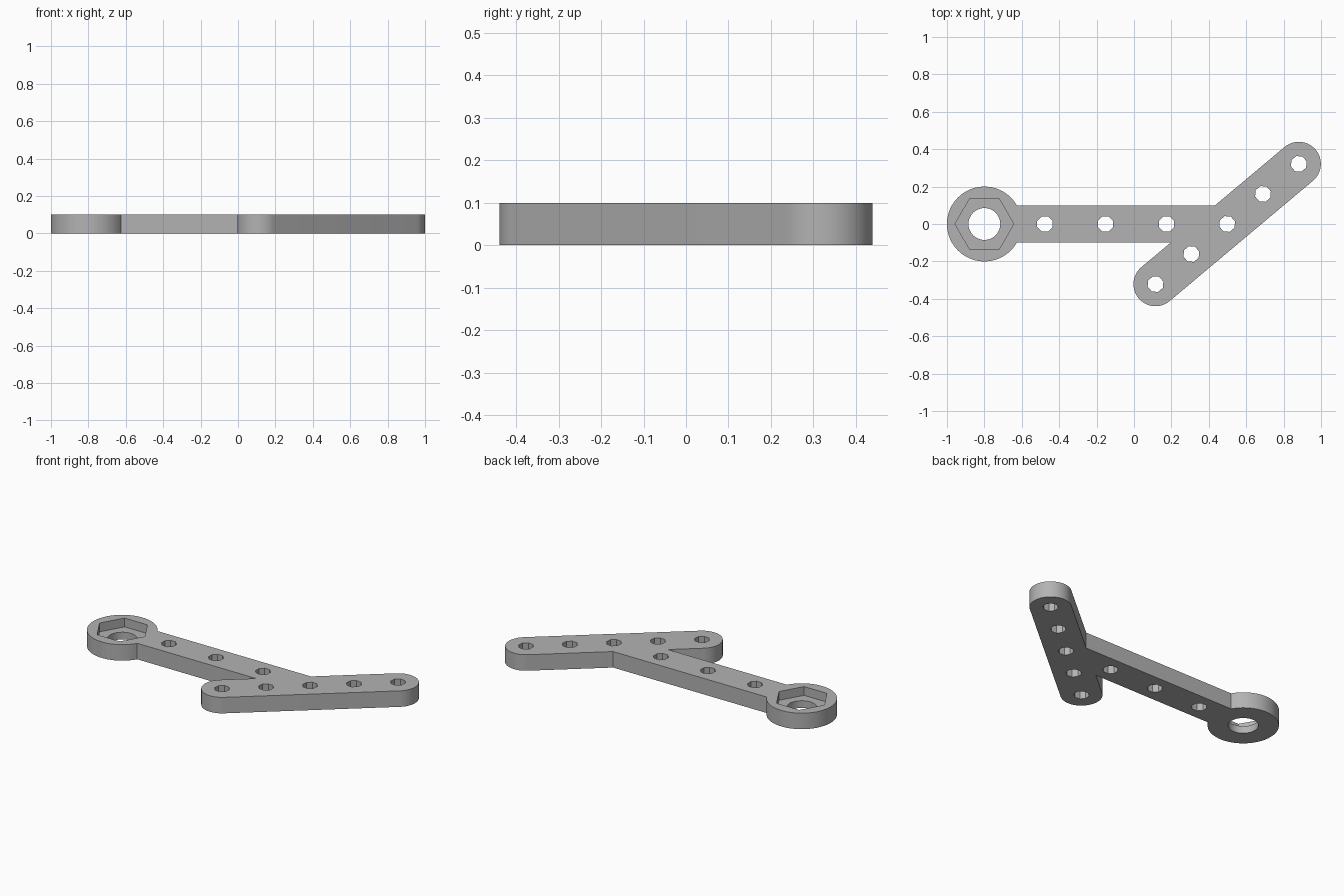
import bpy
import bmesh
from math import radians, cos, sin, pi
from mathutils import Vector

if "Cube" in bpy.data.objects:
    bpy.data.objects.remove(bpy.data.objects["Cube"], do_unlink=True)

THICK = 0.1
RING, RING_R = Vector((-0.8, 0)), 0.2
HUB, TILT, REACH, BAR_R = Vector((0.498, 0)), radians(40), 0.5, 0.118
ARM_HALF = 0.1
along = Vector((cos(TILT), sin(TILT)))
across = Vector((-sin(TILT), cos(TILT)))

grey = bpy.data.materials.new("plain grey")
grey.use_nodes = True
colour = (0.45, 0.45, 0.45, 1)
grey.diffuse_color = colour
grey.node_tree.nodes["Principled BSDF"].inputs["Base Color"].default_value = colour


def arc(centre, radius, start, end, steps):
    """Points on an arc, both ends included; angles in radians."""
    angles = [start + (end - start) * i / steps for i in range(steps + 1)]
    return [centre + radius * Vector((cos(a), sin(a))) for a in angles]


def prism(name, outline, low, high):
    """Extrude a flat outline between two heights."""
    bm = bmesh.new()
    face = bm.faces.new([bm.verts.new((p.x, p.y, low)) for p in outline])
    top = bmesh.ops.extrude_face_region(bm, geom=[face])["geom"]
    bmesh.ops.translate(bm, vec=(0, 0, high - low),
                        verts=[v for v in top if isinstance(v, bmesh.types.BMVert)])
    bmesh.ops.recalc_face_normals(bm, faces=bm.faces)
    mesh = bpy.data.meshes.new(name)
    bm.to_mesh(mesh)
    bm.free()
    mesh.materials.append(grey)
    obj = bpy.data.objects.new(name, mesh)
    bpy.context.collection.objects.link(obj)
    return obj


def cutter(name, centre, radius, sides, turn=0.0, low=-0.1):
    obj = prism(name, arc(centre, radius, turn, turn + 2 * pi, sides)[:-1], low, THICK + 0.1)
    obj.hide_render = True
    return obj


def inner_corner(y):
    """Where the arm's edge at this y meets the near edge of the slanted bar."""
    t = (y - BAR_R * across.y) / along.y
    return HUB + BAR_R * across + t * along


# Outline: ring, straight arm and slanted bar with round ends
outline = arc(RING, RING_R, radians(30), radians(330), 60)
outline.append(inner_corner(-ARM_HALF))
outline += arc(HUB - REACH * along, BAR_R, TILT + pi / 2, TILT + 3 * pi / 2, 32)
outline += arc(HUB + REACH * along, BAR_R, TILT - pi / 2, TILT + pi / 2, 32)
outline.append(inner_corner(ARM_HALF))
bracket = prism("bracket", outline, 0, THICK)

# Cutters: nut pocket, bolt hole and the rows of small holes
cutters = [cutter("nut_pocket", RING, 0.157, 6, low=0.045),
           cutter("bolt_hole", RING, 0.085, 48)]
for x in (-0.477, -0.152, 0.173):
    cutters.append(cutter("arm_hole", Vector((x, 0)), 0.044, 8, pi / 8))
for i in range(-2, 3):
    cutters.append(cutter("bar_hole", HUB + along * REACH * i / 2, 0.044, 8, TILT + pi / 8))

bpy.context.view_layer.objects.active = bracket
for tool in cutters:
    mod = bracket.modifiers.new(tool.name, "BOOLEAN")
    mod.operation = "DIFFERENCE"
    mod.solver = "EXACT"
    mod.object = tool
    bpy.ops.object.modifier_apply(modifier=mod.name)
for tool in cutters:
    bpy.data.objects.remove(tool, do_unlink=True)

# Smooth the round walls, keep corners sharp
bpy.ops.object.select_all(action="DESELECT")
bracket.select_set(True)
bpy.ops.object.shade_smooth_by_angle(angle=radians(30))
